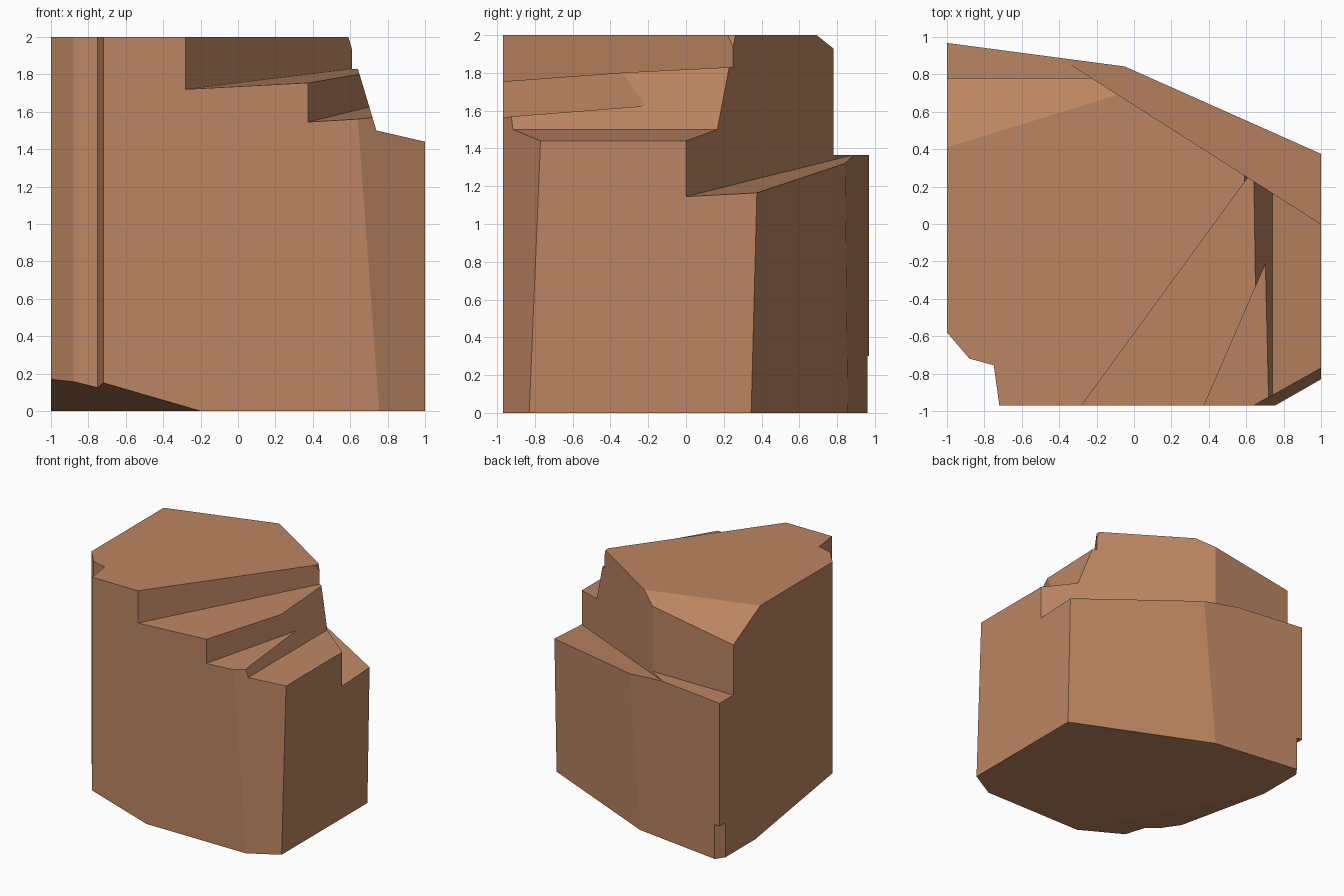
import bpy
import bmesh
from mathutils import Vector

cube = bpy.data.objects.get("Cube")
if cube:
    bpy.data.objects.remove(cube, do_unlink=True)

brown = bpy.data.materials.new("brown_stone")
brown.use_nodes = True
colour = (0.5, 0.235, 0.122, 1)
brown.diffuse_color = colour
brown.node_tree.nodes["Principled BSDF"].inputs["Base Color"].default_value = colour


def make_object(name, bm):
    bmesh.ops.recalc_face_normals(bm, faces=bm.faces)
    mesh = bpy.data.meshes.new(name)
    bm.to_mesh(mesh)
    bm.free()
    mesh.materials.append(brown)
    obj = bpy.data.objects.new(name, mesh)
    bpy.context.collection.objects.link(obj)
    return obj


def wall(a, b):
    """Upright plane through two plan points, facing right of a to b."""
    return (a[0], a[1], 0), (b[1] - a[1], a[0] - b[0], 0)


def floor(point, dx, dy):
    """Plane through a point, rising by dx and dy per unit."""
    return point, (-dx, -dy, 1)


def chip(name, *planes):
    """Remove everything that lies on the normal side of all planes."""
    bm = bmesh.new()
    bmesh.ops.create_cube(bm, size=7)
    for point, normal in planes:
        cut = bmesh.ops.bisect_plane(
            bm, geom=bm.verts[:] + bm.edges[:] + bm.faces[:],
            plane_co=point, plane_no=Vector(normal).normalized(), clear_inner=True)
        rim = [e for e in cut["geom_cut"] if isinstance(e, bmesh.types.BMEdge)]
        bmesh.ops.contextual_create(bm, geom=rim)
    cutter = make_object(name, bm)
    cutter.hide_render = True
    mod = rock.modifiers.new(name, "BOOLEAN")
    mod.operation = "DIFFERENCE"
    mod.solver = "EXACT"
    mod.object = cutter
    cutters.append(cutter)


# Rock block: extruded footprint with a notched front corner
footprint = [(-1, -.58), (-.88, -.72), (-.75, -.755), (-.72, -.97),
             (1, -.97), (1, .97), (-1, .97)]
bm = bmesh.new()
base = bm.faces.new([bm.verts.new((x, y, 0)) for x, y in footprint])
top = bmesh.ops.extrude_face_region(bm, geom=[base])["geom"]
bmesh.ops.translate(bm, vec=(0, 0, 2), verts=[v for v in top if isinstance(v, bmesh.types.BMVert)])
rock = make_object("rock_block", bm)
cutters = []

# Outer sides
chip("back_face", ((-1, .968, 0), (.123, .93, 0)))
p, q, r = Vector((1, .345, 0)), Vector((1, .375, 1.165)), Vector((-.16, .857, 0))
chip("back_corner_face", (p, (r - p).cross(q - p)))
chip("front_corner_face", ((.755, -.97, 0), (.2016, -.353, .0147)))

# Underside slope and small chipped foot
chip("underside_slope", ((-.2, -.97, 0), (-.29, -.16, -1)))
chip("foot_chip", ((-1, .89, 0), (-.075, .055, 0)), ((0, 0, .3), (0, 0, -1)))

# Ledges along the back
chip("back_ledge", ((0, .78, 0), (0, 1, 0)), floor((0, 0, 1.365), 0, 0))
chip("diagonal_ledge", ((1, 0, 0), (.637, 1, 0)), floor((1, 0, 1.145), -.125, .053))
chip("top_bevel", ((-1, .41, 2), (-.056, .182, .337)))

# Terraces descending at the front
chip("upper_terrace", wall((-.28, -.97), (.61, .25)), floor((-.28, -.97, 1.72), .053, .051))
chip("middle_terrace", wall((.375, -.97), (.7, -.22)), floor((.375, -.97, 1.545), .06, .08))
chip("lower_terrace", ((.74, 0, 1.5), (1, 0, .3)), floor((.74, 0, 1.5), -.23, 0))

# Apply the cuts
bpy.context.view_layer.update()
graph = bpy.context.evaluated_depsgraph_get()
carved = bpy.data.meshes.new_from_object(rock.evaluated_get(graph))
rock.modifiers.clear()
rock.data = carved
for cutter in cutters:
    bpy.data.objects.remove(cutter, do_unlink=True)
rock.data.materials.clear()
rock.data.materials.append(brown)
for face in rock.data.polygons:
    face.material_index = 0
    face.use_smooth = False
